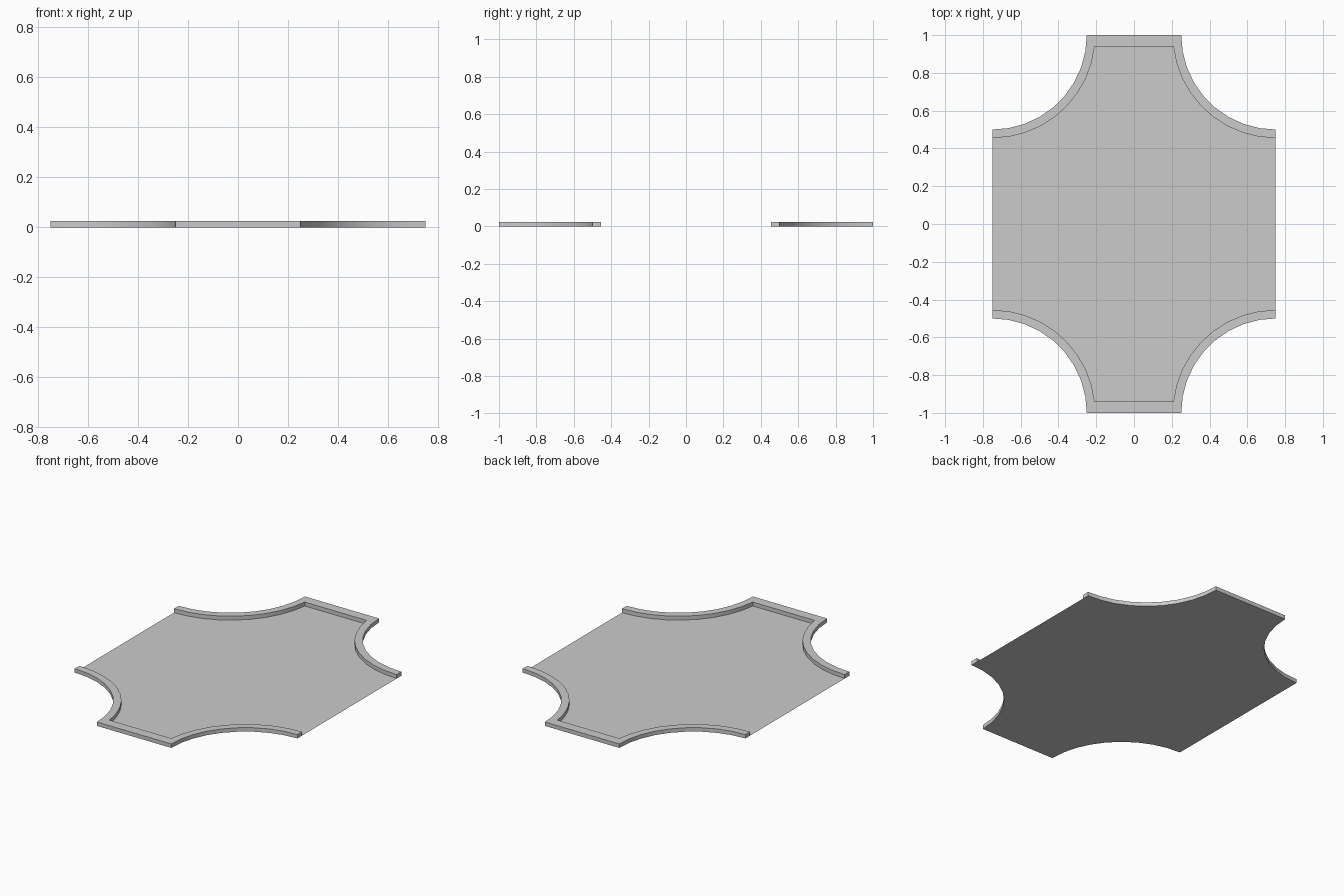
import bpy
import bmesh
from math import asin, cos, sin, pi, radians

HALF_W, HALF_L = 0.75, 1.0      # half width and length of the slab
R_OUT, R_IN = 0.5, 0.545        # corner cut-out and inner edge of the rim
INSET = 0.06                    # rim depth at the straight ends
HEIGHT = 0.024
STEPS = 9

default = bpy.data.objects.get("Cube")
if default:
    bpy.data.objects.remove(default)

grey = bpy.data.materials.new("light grey")
grey.use_nodes = True
colour = (0.6, 0.6, 0.6, 1)
grey.diffuse_color = colour
grey.node_tree.nodes["Principled BSDF"].inputs["Base Color"].default_value = colour


def arc(radius, drop):
    """Concave corner from the side to the end, stopping `drop` below the end."""
    last = pi / 2 - asin(drop / radius)
    angles = [last * i / STEPS for i in range(STEPS + 1)]
    return [(HALF_W - radius * sin(a), HALF_L - radius * cos(a)) for a in angles]


def end_path(radius, drop):
    """Both corners of one end, running from +x to -x."""
    right = arc(radius, drop)
    return right + [(-x, y) for x, y in reversed(right)]


def finish(name, bm):
    mesh = bpy.data.meshes.new(name)
    bm.to_mesh(mesh)
    bm.free()
    mesh.materials.append(grey)
    obj = bpy.data.objects.new(name, mesh)
    bpy.context.collection.objects.link(obj)
    return obj


def make_rim(name, side):
    """Raised rim around one end, open underneath where it meets the floor."""
    bm = bmesh.new()
    rings = []
    for ox, iy in zip(end_path(R_OUT, 0), end_path(R_IN, INSET)):
        corners = [(ox, 0), (ox, HEIGHT), (iy, HEIGHT), (iy, 0)]
        rings.append([bm.verts.new((side * p[0], side * p[1], z)) for p, z in corners])
    for a, b in zip(rings, rings[1:]):
        for k in range(3):
            bm.faces.new((a[k], b[k], b[k + 1], a[k + 1]))
    bm.faces.new(rings[0])
    bm.faces.new(list(reversed(rings[-1])))
    bmesh.ops.recalc_face_normals(bm, faces=bm.faces)
    obj = finish(name, bm)
    bpy.ops.object.select_all(action='DESELECT')
    obj.select_set(True)
    bpy.context.view_layer.objects.active = obj
    bpy.ops.object.shade_smooth_by_angle(angle=radians(30))


# Thin floor sheet with four scooped corners
bm = bmesh.new()
half = end_path(R_OUT, 0)
outline = half + [(-x, -y) for x, y in half]
bm.faces.new([bm.verts.new((x, y, 0)) for x, y in outline])
bmesh.ops.triangulate(bm, faces=bm.faces)
finish("floor", bm)

# Rims at the back and front ends
make_rim("back_rim", 1)
make_rim("front_rim", -1)
